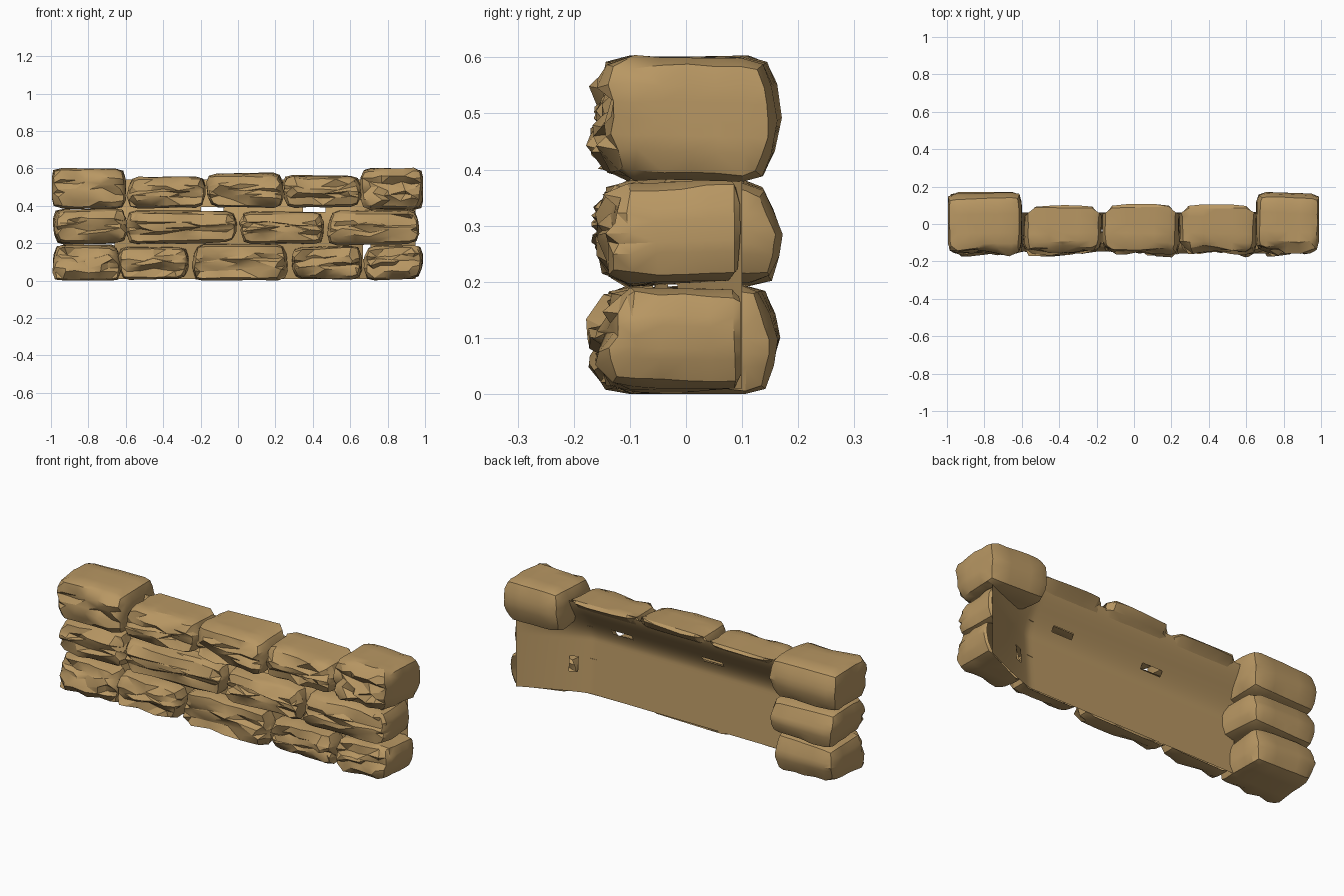
import bpy, bmesh, math, random
from mathutils import Vector

if "Cube" in bpy.data.objects:
    bpy.data.objects.remove(bpy.data.objects["Cube"])

# one sandstone colour
stone_mat = bpy.data.materials.new("sandstone")
stone_mat.diffuse_color = (0.48, 0.31, 0.125, 1)
stone_mat.use_nodes = True
stone_mat.node_tree.nodes["Principled BSDF"].inputs["Base Color"].default_value = stone_mat.diffuse_color


def smoothstep(t):
    t = max(0.0, min(1.0, t))
    return t * t * (3 - 2 * t)


def sheet_y(x, z):
    """Depth of the backing sheet: flares gently back at the right end and the top."""
    y = -0.065 + 0.025 * (1 - min(1, z / 0.3)) + 0.13 * smoothstep((z - 0.3) / 0.27)
    t = max(0, min(1, (x - 0.6) / 0.35))
    return y + (max(y, 0.1) - y) * t ** 1.15


def finish(bm, name, angle):
    bmesh.ops.recalc_face_normals(bm, faces=bm.faces)
    for f in bm.faces:
        f.smooth = True
    for e in bm.edges:
        e.smooth = len(e.link_faces) == 2 and e.calc_face_angle(0) < math.radians(angle)
    me = bpy.data.meshes.new(name)
    bm.to_mesh(me)
    bm.free()
    me.materials.append(stone_mat)
    bpy.context.collection.objects.link(bpy.data.objects.new(name, me))


def level(u, half, r, n):
    """Spread grid lines: one at each rim, the rest across the inner span."""
    i = round((u + 1) / 2 * n)
    if i == 0:
        return -half
    if i == n:
        return half
    return (half - r) * (2 * (i - 1) / (n - 2) - 1)


def stone(name, x0, x1, z0, z1, seed, deep):
    """Rounded block with a rough-hewn front; shallow ones end at the sheet."""
    rnd = random.Random(seed)
    n = 6
    y0, y1 = -0.146, 0.16 if deep else 0.14
    lo, hi = Vector((x0, y0, z0)), Vector((x1, y1, z1))
    c, h = (lo + hi) / 2, (hi - lo) / 2
    r = 0.05
    warp = {(a, b, d): Vector((rnd.uniform(-.012, .012), rnd.uniform(-.014, .012), rnd.uniform(-.012, .01)))
            for a in (0, 1) for b in (0, 1) for d in (0, 1)}
    # random tilted chisel planes across the front
    cuts = [(rnd.uniform(-.7, .7), rnd.uniform(-.7, .7), rnd.uniform(-.05, .05), rnd.uniform(-.05, .05))
            for _ in range(4)]
    bm = bmesh.new()
    bmesh.ops.create_cube(bm, size=2)
    bmesh.ops.subdivide_edges(bm, edges=bm.edges, cuts=n - 1, use_grid_fill=True)
    for v in bm.verts:
        u = v.co.copy()
        p = Vector([level(u[i], h[i], r, n) for i in range(3)])
        q = Vector([max(-(h[i] - r), min(h[i] - r, p[i])) for i in range(3)])
        d = p - q
        if d.length > r * 1.01:
            p = q + d.normalized() * r * rnd.uniform(.98, 1.14)
        # bowed faces: middle of each side swells slightly
        p.x += .006 * u.x * (1 - u.z ** 2)
        if deep:
            p.y += .008 * max(u.y, 0) * (1 - 2 * abs(u.z))
        # gentle skew of the whole block
        t = (u + Vector((1, 1, 1))) / 2
        for (a, b, e), w in warp.items():
            p += w * ((t.x if a else 1 - t.x) * (t.y if b else 1 - t.y) * (t.z if e else 1 - t.z))
        # chiselled front
        if u.y < -0.99:
            if max(abs(u.x), abs(u.z)) < 0.99:
                k = min(cuts, key=lambda s: (s[0] - u.x) ** 2 + (s[1] - u.z) ** 2)
                p.y += max(-.022, min(.03, k[2] * (u.x - k[0]) + k[3] * (u.z - k[1]) + rnd.uniform(-.012, .014)))
                p.x += rnd.uniform(-.35, .35) * (x1 - x0) / n
                p.z += rnd.uniform(-.35, .35) * (z1 - z0) / n
            else:
                p.y += rnd.uniform(-.012, .018)
        elif u.y < -0.6:
            p += Vector([rnd.uniform(-.006, .004) for _ in range(3)])
        p += c
        if not deep:
            # top course swells past the sheet along its upper edge
            lip = .045 * (1 - u.x ** 4) * smoothstep((p.z - .5) / .05)
            p.y = min(p.y, sheet_y(p.x, p.z) - 0.003 + lip)
        p.x = max(-.995, min(.99, p.x))
        p.z = max(0, p.z)
        v.co = p
    bmesh.ops.remove_doubles(bm, verts=bm.verts, dist=0.0005)
    bmesh.ops.triangulate(bm, faces=bm.faces, quad_method='SHORT_EDGE')
    # nothing lies behind the sheet side of a shallow block
    if not deep:
        back = [f for f in bm.faces if all(abs(v.co.y - sheet_y(v.co.x, v.co.z) + .003) < 1e-4 for v in f.verts)]
        bmesh.ops.delete(bm, geom=back, context='FACES')
    finish(bm, name, 30)


# courses of stones: x start, x end, bottom, top, deep
courses = {
    "lower": [(-.985, -.635, .006, .19, 1), (-.63, -.27, .008, .18, 0), (-.23, .26, .008, .19, 0),
              (.30, .66, .01, .185, 0), (.685, .985, .008, .19, 0)],
    "middle": [(-.98, -.60, .20, .38, 1), (-.585, -.015, .20, .374, 0), (.02, .46, .195, .374, 0),
               (.49, .96, .20, .38, 0)],
    "upper": [(-.99, -.615, .385, .594, 1), (-.585, -.18, .388, .553, 0), (-.165, .24, .39, .575, 0),
              (.25, .65, .392, .558, 0), (.655, .985, .385, .602, 1)],
}
seed = 40
for row, blocks in courses.items():
    for i, (x0, x1, z0, z1, deep) in enumerate(blocks):
        seed += 1
        stone(f"{row}_stone_{i + 1}", x0, x1, z0, z1, seed, deep)

# backing sheet seen between the stones, with small gaps
gaps = [(-.19, -.08, .374, .393), (.35, .47, .374, .393), (.665, .71, .12, .2)]
bm = bmesh.new()
nx, nz = 80, 40
X0, X1, Z0, Z1 = -.66, .95, .01, .54
grid = [[None] * (nz + 1) for _ in range(nx + 1)]
for i in range(nx + 1):
    for j in range(nz + 1):
        x, z = X0 + (X1 - X0) * i / nx, Z0 + (Z1 - Z0) * j / nz
        grid[i][j] = bm.verts.new((x, sheet_y(x, z), z))
for i in range(nx):
    for j in range(nz):
        x, z = X0 + (X1 - X0) * (i + .5) / nx, Z0 + (Z1 - Z0) * (j + .5) / nz
        if not any(a < x < b and e < z < f for a, b, e, f in gaps):
            bm.faces.new((grid[i][j], grid[i][j + 1], grid[i + 1][j + 1], grid[i + 1][j]))
bmesh.ops.delete(bm, geom=[v for v in bm.verts if not v.link_faces], context='VERTS')
finish(bm, "mortar_backing", 40)
